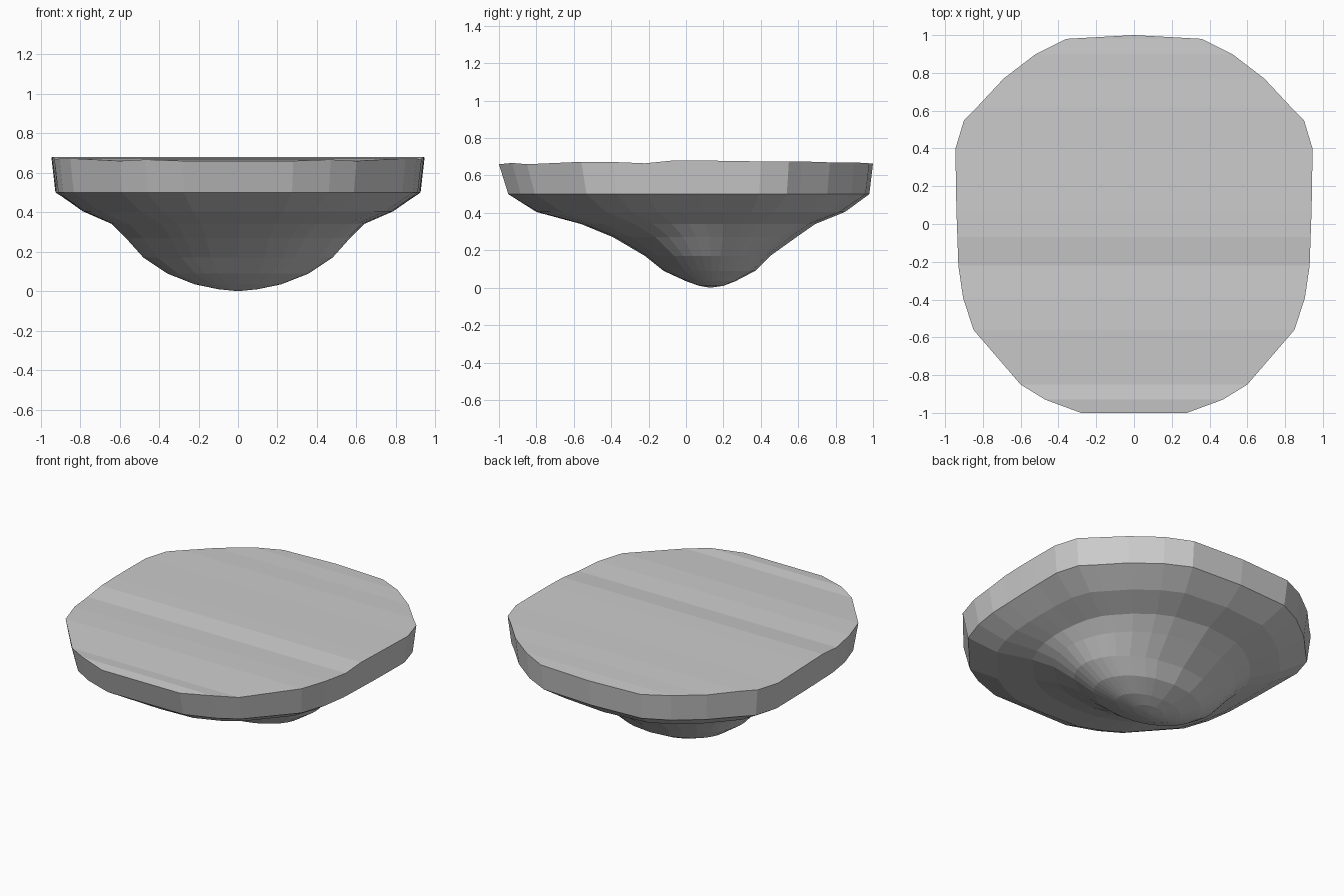
import bpy, bmesh, math

if "Cube" in bpy.data.objects:
    bpy.data.objects.remove(bpy.data.objects["Cube"])

# Right half of the rim outline, back to front: x, y, z
half = [(0, 1, .665), (.36, .98, .665), (.52, .90, .67), (.69, .77, .67),
        (.83, .62, .675), (.90, .55, .675), (.945, .40, .675), (.943, .22, .678),
        (.94, .07, .68), (.935, -.07, .68), (.93, -.22, .665), (.905, -.39, .672),
        (.85, -.56, .673), (.60, -.85, .66), (.47, -.93, .667), (.28, -1, .66), (0, -1, .66)]
# Right side going back to front, then left side mirrored
rim = half + [(-x, y, z) for x, y, z in half[-2:0:-1]]
N = len(rim)

# Rings under the rim: z, half width, front y, back y, centre y, roundness
rings = [(.50, .925, -.95, .98, .0, 0),
         (.405, .79, -.80, .85, .03, .3),
         (.34, .64, -.56, .69, .06, .7),
         (.27, .57, -.39, .59, .09, 1),
         (.17, .48, -.22, .45, .11, 1),
         (.09, .36, -.12, .37, .12, 1),
         (.035, .22, .0, .265, .13, 1),
         (.01, .10, .07, .20, .13, 1)]

bm = bmesh.new()
loops = [[bm.verts.new(p) for p in rim]]
for z, w, y0, y1, yc, rnd in rings:
    loop = []
    for x, y, _ in rim:
        u, v = x / .945, y
        k = 1 + rnd * (1 / math.hypot(u, v) - 1)
        u, v = u * k, v * k
        loop.append(bm.verts.new((u * w, yc + v * ((y1 - yc) if v > 0 else (yc - y0)), z)))
    loops.append(loop)

# Side wall and rounded underside
for a, b in zip(loops, loops[1:]):
    for i in range(N):
        j = (i + 1) % N
        bm.faces.new((a[i], a[j], b[j], b[i]))
tip = bm.verts.new((0, .13, 0))
for i in range(N):
    bm.faces.new((loops[-1][i], loops[-1][(i + 1) % N], tip))

# Gently rippled top made of strips across the rim
top = loops[0]
m = len(half) - 1
bm.faces.new((top[0], top[1], top[-1]))
for i in range(1, m - 1):
    bm.faces.new((top[i], top[i + 1], top[N - i - 1], top[N - i]))
bm.faces.new((top[m - 1], top[m], top[m + 1]))

bmesh.ops.recalc_face_normals(bm, faces=bm.faces)
mesh = bpy.data.meshes.new("floating_ground_slab")
bm.to_mesh(mesh)
bm.free()
bpy.context.collection.objects.link(bpy.data.objects.new("floating_ground_slab", mesh))
